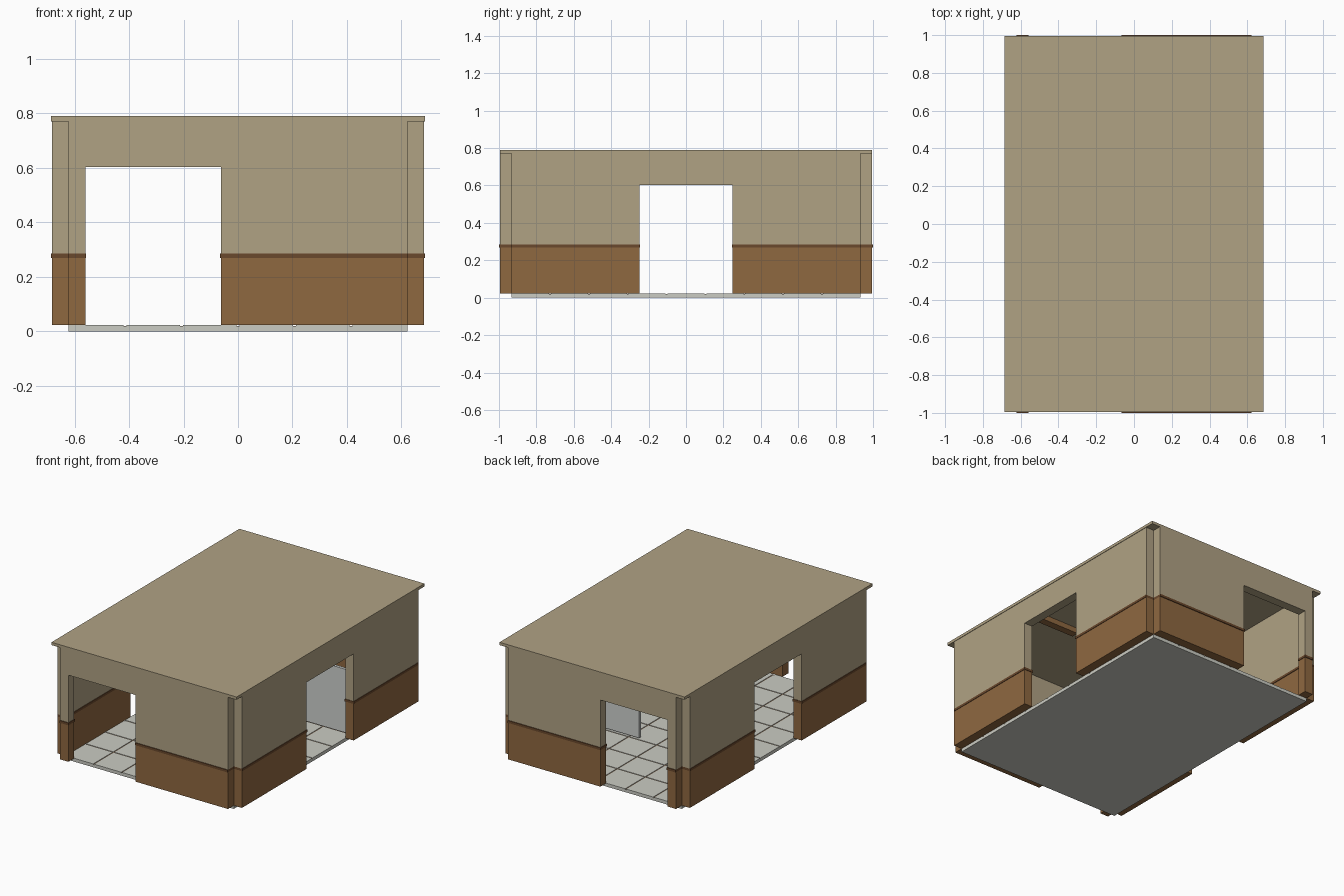
import bpy, bmesh

if "Cube" in bpy.data.objects:
    bpy.data.objects.remove(bpy.data.objects["Cube"])

def lin(c):
    c /= 255
    return c / 12.92 if c <= 0.04045 else ((c + 0.055) / 1.055) ** 2.4

def mat(name, r, g, b):
    m = bpy.data.materials.new(name)
    m.diffuse_color = (lin(r), lin(g), lin(b), 1)
    m.use_nodes = True
    m.node_tree.nodes["Principled BSDF"].inputs["Base Color"].default_value = m.diffuse_color
    return m

BEIGE = mat("beige plaster", 176, 162, 132)
BROWN = mat("brown wainscot", 143, 104, 64)
TRIM = mat("dark brown trim", 106, 72, 44)
TILE = mat("light grey tile", 203, 204, 195)
GROUT = mat("tan grout", 150, 130, 108)
PANEL = mat("pale grey panel", 206, 209, 206)

def finish(name, bm, material):
    bmesh.ops.recalc_face_normals(bm, faces=bm.faces)
    me = bpy.data.meshes.new(name)
    bm.to_mesh(me)
    bm.free()
    me.materials.append(material)
    ob = bpy.data.objects.new(name, me)
    bpy.context.collection.objects.link(ob)
    return ob

def add_box(bm, lo, hi):
    vs = bmesh.ops.create_cube(bm, size=1)["verts"]
    for v in vs:
        for i in range(3):
            v.co[i] = lo[i] if v.co[i] < 0 else hi[i]

def box(name, lo, hi, material):
    bm = bmesh.new()
    add_box(bm, lo, hi)
    return finish(name, bm, material)

U = 0.2075                 # tile pitch: floor is 6 x 9 tiles
FX, FY = 3 * U, 4.5 * U    # floor half sizes
OX, OY = 0.683, 0.995      # outer wall faces
Z0, ZW, ZT, ZD, ZR, ZTOP = 0.0225, 0.269, 0.285, 0.603, 0.771, 0.79

# Floor: slab, grout layer and raised tiles
box("floor_slab", (-FX, -FY, 0), (FX, FY, 0.018), TILE)
box("floor_grout", (-FX + .003, -FY + .003, 0.018), (FX - .003, FY - .003, 0.0195), GROUT)
bm = bmesh.new()
g = 0.005
for i in range(6):
    for j in range(9):
        x, y = -FX + i * U, -FY + j * U
        add_box(bm, (x + (g if i else 0), y + (g if j else 0), 0.018),
                (x + U - (g if i < 5 else 0), y + U - (g if j < 8 else 0), Z0))
finish("floor_tiles", bm, TILE)

# Walls: each has a doorway, brown wainscot, trim rail and plaster above
def wall(name, half, d0, d1, inner, outer, along_x, lip):
    a, b = sorted((inner, outer))
    s = 1 if outer > inner else -1

    def place(u, w, z):
        return (u, w, z) if along_x else (w, u, z)

    # plaster: an upside-down U extruded through the wall
    prof = [(-half, ZT), (d0, ZT), (d0, ZD), (d1, ZD), (d1, ZT),
            (half, ZT), (half, ZR), (-half, ZR)]
    bm = bmesh.new()
    f = bm.faces.new([bm.verts.new(place(u, a, z)) for u, z in prof])
    ext = bmesh.ops.extrude_face_region(bm, geom=[f])["geom"]
    vs = [v for v in ext if isinstance(v, bmesh.types.BMVert)]
    bmesh.ops.translate(bm, verts=vs, vec=place(0, b - a, 0))
    finish(name + "_plaster", bm, BEIGE)

    low, rail = bmesh.new(), bmesh.new()
    ra, rb = sorted((inner - s * 0.004, outer + s * lip))
    for u0, u1, e0, e1 in ((-half, d0, 0, .003), (d1, half, .003, 0)):
        add_box(low, place(u0, a, Z0), place(u1, b, ZW))
        add_box(rail, place(u0 - e0, ra, ZW), place(u1 + e1, rb, ZT))
    finish(name + "_wainscot", low, BROWN)
    finish(name + "_trim", rail, TRIM)

for s, fb, lr in ((-1, "front_wall", "left_wall"), (1, "back_wall", "right_wall")):
    wall(fb, FX, -2.7 * U, -0.3 * U, s * FY, s * OY, True, 0.005)
    wall(lr, FY, -1.2 * U, 1.2 * U, s * FX, s * OX, False, 0.003)

# Roof
box("roof", (-0.686, -0.995, ZR), (0.686, 0.995, ZTOP), BEIGE)

# Interior: screen panel beside the right doorway, small ceiling batten
box("screen_panel", (0.13, 0.29, 0.035), (FX, 0.31, 0.46), PANEL)
box("ceiling_batten", (0.2, -0.36, 0.735), (0.5, -0.31, ZR), BROWN)
